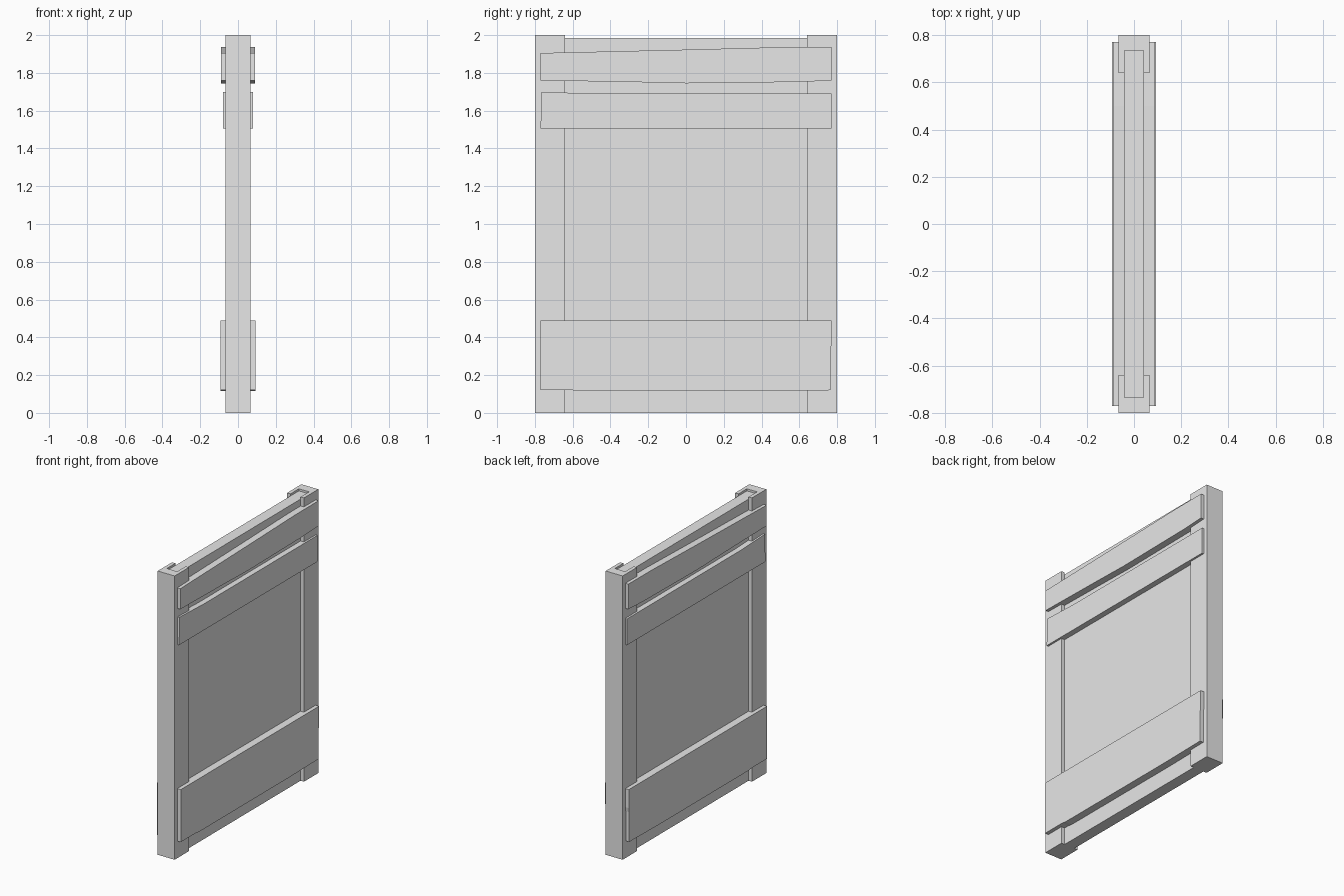
import bpy
import bmesh

cube = bpy.data.objects.get("Cube")
if cube:
    bpy.data.objects.remove(cube, do_unlink=True)

grey = bpy.data.materials.new("plain grey")
grey.use_nodes = True
colour = (0.8, 0.8, 0.8, 1)
grey.diffuse_color = colour
grey.node_tree.nodes["Principled BSDF"].inputs["Base Color"].default_value = colour


def prism(name, points, depth):
    """Extrude a closed outline of 3D points along a vector."""
    bm = bmesh.new()
    face = bm.faces.new([bm.verts.new(p) for p in points])
    out = bmesh.ops.extrude_face_region(bm, geom=[face])
    moved = [v for v in out["geom"] if isinstance(v, bmesh.types.BMVert)]
    bmesh.ops.translate(bm, verts=moved, vec=depth)
    bmesh.ops.recalc_face_normals(bm, faces=bm.faces)
    mesh = bpy.data.meshes.new(name)
    bm.to_mesh(mesh)
    bm.free()
    mesh.materials.append(grey)
    obj = bpy.data.objects.new(name, mesh)
    bpy.context.collection.objects.link(obj)
    return obj


HALF, CORE = 0.066, 0.04      # half thickness of posts and panel
EDGE, SLOT, LIP = 0.8, 0.735, 0.64

# Central panel, set into the grooves of the posts
prism("panel", [(-CORE, -SLOT, 0), (CORE, -SLOT, 0), (CORE, SLOT, 0), (-CORE, SLOT, 0)],
      (0, 0, 1.985))

# Grooved upright posts
channel = [(-HALF, EDGE), (HALF, EDGE), (HALF, LIP), (CORE, LIP),
           (CORE, SLOT), (-CORE, SLOT), (-CORE, LIP), (-HALF, LIP)]
for name, side in (("front_post", -1), ("back_post", 1)):
    prism(name, [(x, side * y, 0) for x, y in channel], (0, 0, 2))

# Uneven cross boards: outer face distance and (y, z) outline
boards = {
    "top_board": (0.089, [(-0.77, 1.76), (-0.3, 1.752), (0, 1.745), (0.6, 1.752),
                          (0.77, 1.76), (0.77, 1.937), (0.5, 1.936), (0, 1.923),
                          (-0.77, 1.905)]),
    "middle_board": (0.08, [(-0.77, 1.505), (0.77, 1.505), (0.77, 1.69),
                            (-0.5, 1.69), (-0.765, 1.7)]),
    "bottom_board": (0.093, [(-0.77, 0.12), (-0.6, 0.12), (-0.57, 0.115), (0.42, 0.115),
                             (0.765, 0.12), (0.765, 0.33), (0.77, 0.36),
                             (0.77, 0.49), (-0.77, 0.49)]),
}
for name, (outer, outline) in boards.items():
    for label, side in (("left", 1), ("right", -1)):
        prism(f"{label}_{name}", [(side * CORE, y, z) for y, z in outline],
              (side * (outer - CORE), 0, 0))
